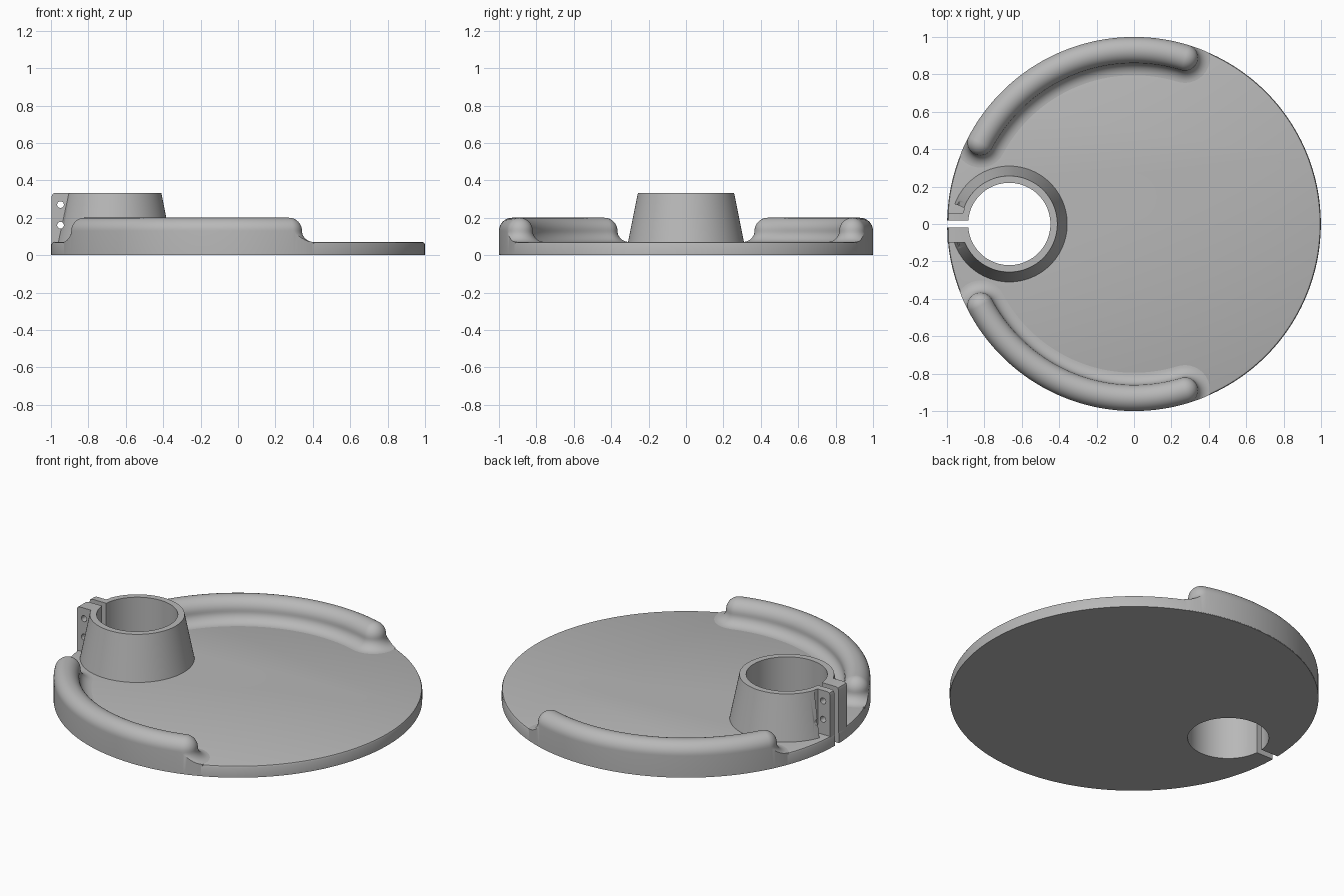
import bpy, bmesh
from math import sin, cos, pi, sqrt, radians
from mathutils import Vector

cube = bpy.data.objects.get("Cube")
if cube:
    bpy.data.objects.remove(cube, do_unlink=True)

grey = bpy.data.materials.new("matte_grey")
grey.use_nodes = True
GREY = (0.48, 0.48, 0.48, 1)
grey.diffuse_color = GREY
next(n for n in grey.node_tree.nodes if n.type == 'BSDF_PRINCIPLED').inputs["Base Color"].default_value = GREY

TOP, CLAMP_TOP, CLAMP_X = 0.07, 0.333, -0.667


def finish(name, bm):
    bmesh.ops.recalc_face_normals(bm, faces=bm.faces[:])
    mesh = bpy.data.meshes.new(name)
    bm.to_mesh(mesh)
    bm.free()
    mesh.materials.append(grey)
    obj = bpy.data.objects.new(name, mesh)
    bpy.context.collection.objects.link(obj)
    return obj


def stack(name, rings):
    """Solid made by joining equal-length rings, capped at both ends."""
    bm = bmesh.new()
    loops = [[bm.verts.new(p) for p in ring] for ring in rings]
    n = len(loops[0])
    for a, b in zip(loops, loops[1:]):
        for i in range(n):
            j = (i + 1) % n
            bm.faces.new((a[i], a[j], b[j], b[i]))
    bm.faces.new(loops[0])
    bm.faces.new(loops[-1])
    return finish(name, bm)


def turned(name, profile, x=0, sides=96):
    """Solid of (radius, height) pairs turned round a vertical axis."""
    angles = [2 * pi * i / sides for i in range(sides)]
    return stack(name, [[(x + r * cos(a), r * sin(a), z) for a in angles] for r, z in profile])


def combine(obj, other, operation):
    mod = obj.modifiers.new("join", 'BOOLEAN')
    mod.operation, mod.object, mod.solver = operation, other, 'EXACT'
    graph = bpy.context.evaluated_depsgraph_get()
    mesh = bpy.data.meshes.new_from_object(obj.evaluated_get(graph))
    obj.modifiers.clear()
    obj.data = mesh
    bpy.data.objects.remove(other, do_unlink=True)


def cut_bore_and_slot(obj):
    combine(obj, turned("bore", [(0.22, -0.1), (0.22, 0.5)], CLAMP_X), 'DIFFERENCE')
    slot = [(-1.1, -0.02), (-0.8, -0.02), (-0.8, 0.02), (-1.1, 0.02)]
    combine(obj, stack("slot", [[(x, y, z) for x, y in slot] for z in (-0.1, 0.5)]), 'DIFFERENCE')


# Round tray with a softened top edge
tray = turned("tray", [(0.999, 0), (0.999, TOP - 0.012), (0.995, TOP - 0.003), (0.987, TOP)], sides=192)
cut_bore_and_slot(tray)

# Tapered split clamp with a flat flange
clamp = turned("clamp", [(0.312, 0.06), (0.257, CLAMP_TOP)], CLAMP_X)
side = [(-0.996, 0.06), (-0.996, 0.315), (-0.991, 0.328), (-0.978, CLAMP_TOP),
        (-0.87, CLAMP_TOP), (-0.87, 0.06)]
combine(clamp, stack("flange", [[(x, y, z) for x, z in side] for y in (-0.1, 0.06)]), 'UNION')
cut_bore_and_slot(clamp)

# Recess beside the flange, and two screw holes through it
recess = [(-1.1, 0.06), (-0.915, 0.06), (-0.905, 0.085), (-0.97, 0.112), (-1.1, 0.112)]
combine(clamp, stack("recess", [[(x, y, z) for x, y in recess] for z in (0.05, 0.5)]), 'DIFFERENCE')
for height in (0.27, 0.16):
    ring = [2 * pi * i / 24 for i in range(24)]
    hole = stack("hole", [[(-0.949 + 0.018 * cos(a), y, height + 0.018 * sin(a)) for a in ring]
                          for y in (-0.2, 0.2)])
    combine(clamp, hole, 'DIFFERENCE')

# Rounded rim ridges with filleted sides and ends
MID, HALF, FILLET = 0.93, 0.07, 0.065
REACH = HALF + FILLET


def ridge_height(d):
    if d <= HALF:
        return 0.13 + 0.07 * sqrt(max(0, 1 - (d / HALF) ** 2))
    return 0.13 - 0.06 * sqrt(max(0, 1 - ((REACH - d) / FILLET) ** 2))


def rim_ridge(name, sign):
    start, end = radians(73), radians(152)
    arc = [start + (end - start) * i / 48 for i in range(49)]
    turn = [pi * i / 20 for i in range(21)]
    # Stations run round the ridge: a path angle and an outward direction
    stations = [(a, a) for a in arc] + [(end, end + t) for t in turn]
    stations += [(a, a + pi) for a in reversed(arc)] + [(start, start + pi + t) for t in turn]
    steps = [pi / 2 * i / 10 for i in range(11)]
    offsets = [HALF * sin(t) for t in steps] + [REACH - FILLET * cos(t) for t in steps[1:]]
    bm = bmesh.new()
    rows = []
    for a, direction in stations:
        c = Vector((cos(a), sin(a))) * MID
        u = Vector((cos(direction), sin(direction)))
        b = c.dot(u)
        limit = min(REACH, -b + sqrt(b * b + 1 - MID * MID))
        points = [(min(d, limit), ridge_height(min(d, limit))) for d in offsets]
        points.append((limit, 0.003))
        rows.append([bm.verts.new((c.x + u.x * d, sign * (c.y + u.y * d), z)) for d, z in points])
    for i, row in enumerate(rows):
        following = rows[(i + 1) % len(rows)]
        for k in range(len(row) - 1):
            bm.faces.new((row[k], following[k], following[k + 1], row[k + 1]))
    bmesh.ops.remove_doubles(bm, verts=bm.verts[:], dist=0.0002)
    bmesh.ops.holes_fill(bm, edges=[e for e in bm.edges if e.is_boundary], sides=0)
    return finish(name, bm)


ridges = [rim_ridge("back_rim_ridge", 1), rim_ridge("front_rim_ridge", -1)]

# Smooth curved walls, crisp edges
bpy.ops.object.select_all(action='DESELECT')
for obj in [tray, clamp] + ridges:
    obj.select_set(True)
bpy.context.view_layer.objects.active = tray
bpy.ops.object.shade_smooth_by_angle(angle=radians(32))
